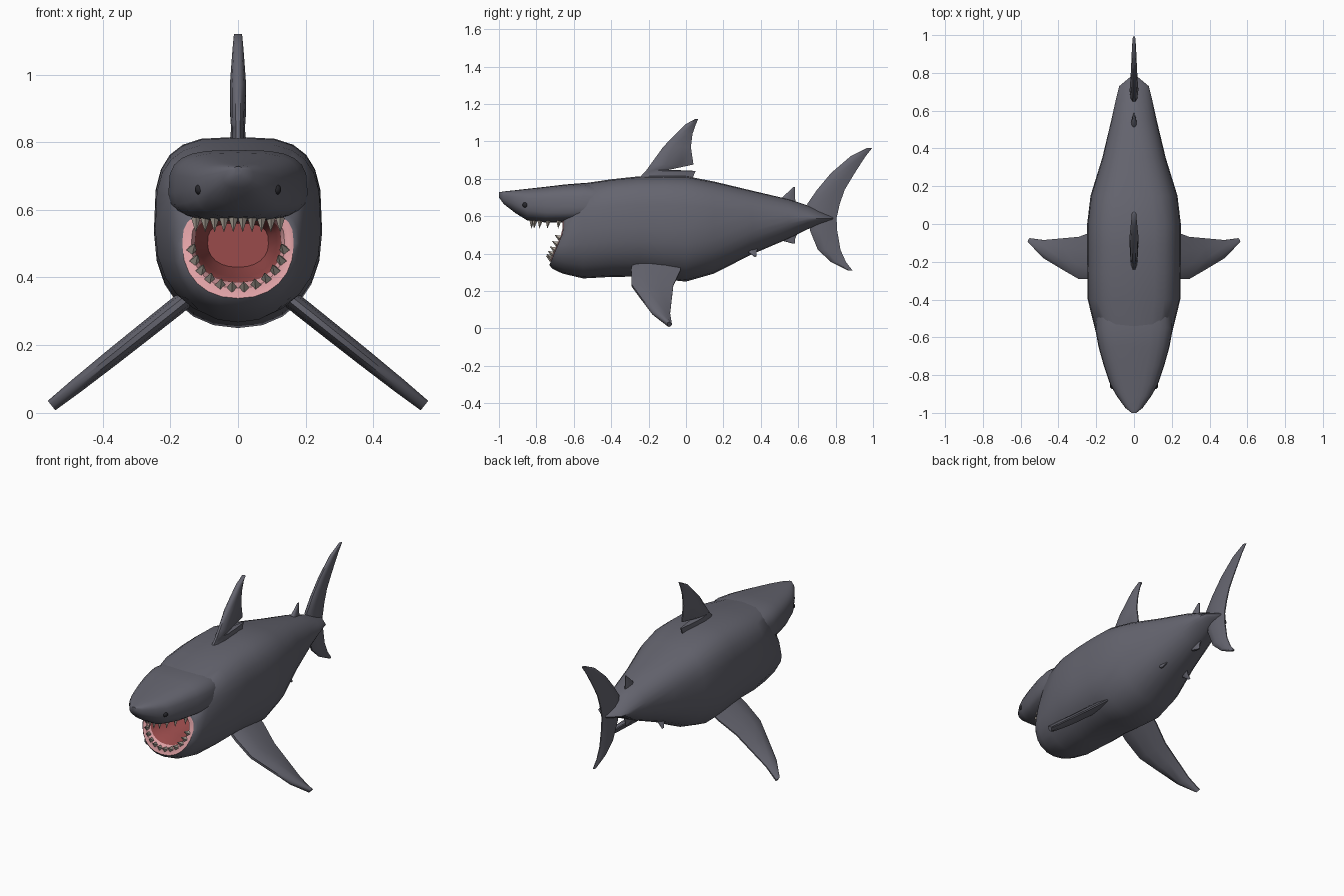
import bpy, bmesh, math
from mathutils import Vector, Matrix

N = 24


def material(name, col):
    m = bpy.data.materials.new(name)
    m.diffuse_color = (*col, 1)
    return m


SKIN = material("skin", (0.13, 0.13, 0.16))
GUM = material("gum", (0.75, 0.36, 0.38))
RED = material("mouth_red", (0.32, 0.07, 0.07))
TOOTH = material("tooth", (0.42, 0.37, 0.32))
DARK = material("eye_dark", (0.02, 0.02, 0.025))


def finish(name, bm, mats):
    bmesh.ops.recalc_face_normals(bm, faces=bm.faces[:])
    me = bpy.data.meshes.new(name)
    bm.to_mesh(me)
    bm.free()
    for m in mats:
        me.materials.append(m)
    ob = bpy.data.objects.new(name, me)
    bpy.context.collection.objects.link(ob)
    return ob


def loft(name, rings, mats=(SKIN,), bands=()):
    """Skin closed rings of points; bands gives the material slot per strip."""
    bm = bmesh.new()
    vs = [[bm.verts.new(p) for p in r] for r in rings]
    n = len(vs[0])
    for k in range(len(vs) - 1):
        for i in range(n):
            j = (i + 1) % n
            f = bm.faces.new((vs[k][i], vs[k][j], vs[k + 1][j], vs[k + 1][i]))
            f.material_index = bands[k] if k < len(bands) else 0
    first = bm.faces.new(vs[0])
    first.material_index = bands[0] if bands else 0
    bm.faces.new(vs[-1])
    return finish(name, bm, mats)


def power(v, e):
    return math.copysign(abs(v) ** e, v)


def section(y, w, zb, zm, zt, nt=3.3, nb=2.2, lean=0.0):
    """Rounded cross-section; lean pushes its lower part forward (the jaw)."""
    pts = []
    for i in range(N):
        a = 2 * math.pi * i / N
        c, s = math.cos(a), math.sin(a)
        e = 2 / (nt if s > 0 else nb)
        z = zm + (zt - zm if s > 0 else zm - zb) * power(s, e)
        pts.append((w * power(c, e), y - lean * max(0, (0.52 - z) / 0.18), z))
    return pts


# Trunk with open jaw: cavity, gums, lip, then back to the tail stem
loft("body", [
    section(-0.45, 0.09, 0.43, 0.5, 0.56, 3),
    section(-0.56, 0.115, 0.40, 0.5, 0.575, 3, lean=0.03),
    section(-0.64, 0.128, 0.385, 0.5, 0.585, 3, lean=0.07),
    section(-0.66, 0.138, 0.368, 0.5, 0.59, 3, lean=0.075),
    section(-0.655, 0.15, 0.352, 0.5, 0.595, 3, lean=0.075),
    section(-0.655, 0.165, 0.338, 0.5, 0.60, 3, lean=0.075),
    section(-0.64, 0.18, 0.318, 0.5, 0.615, 3, lean=0.065),
    section(-0.61, 0.193, 0.293, 0.51, 0.65, 3, lean=0.04),
    section(-0.55, 0.208, 0.267, 0.53, 0.775),
    section(-0.40, 0.245, 0.275, 0.54, 0.797),
    section(-0.25, 0.247, 0.277, 0.54, 0.813),
    section(-0.12, 0.249, 0.262, 0.535, 0.816),
    section(0.00, 0.248, 0.25, 0.53, 0.814),
    section(0.15, 0.23, 0.293, 0.55, 0.785, 3),
    section(0.35, 0.168, 0.395, 0.57, 0.737, 2.6),
    section(0.55, 0.12, 0.48, 0.585, 0.69, 2.1, 1.9),
    section(0.65, 0.098, 0.53, 0.588, 0.657, 1.7, 1.7),
    section(0.73, 0.078, 0.562, 0.588, 0.62, 1.4, 1.4),
    section(0.785, 0.012, 0.58, 0.588, 0.597, 1.6, 1.6),
], (SKIN, GUM, RED), (2, 2, 1, 1, 1))

# Snout and upper jaw
loft("snout", [
    section(-1.0, 0.012, 0.70, 0.715, 0.728),
    section(-0.975, 0.045, 0.665, 0.70, 0.732, 3, 2.4),
    section(-0.91, 0.092, 0.615, 0.68, 0.739, 3, 2.4),
    section(-0.85, 0.126, 0.578, 0.66, 0.746, 3, 2.6),
    section(-0.75, 0.16, 0.566, 0.655, 0.757, 3.2, 3),
    section(-0.65, 0.188, 0.566, 0.65, 0.769, 3.3, 3),
    section(-0.55, 0.206, 0.57, 0.65, 0.777, 3.3, 3),
    section(-0.47, 0.20, 0.58, 0.65, 0.77, 3.3, 3),
])


# Fins: rows are (span, leading edge, trailing edge, half thickness)
def fin(name, rows, place):
    prof = [(0, 0.3), (0.1, 0.75), (0.35, 1), (0.7, 0.7), (1, 0.15)]
    rings = []
    for s, a, b, t in rows:
        ring = [place(s, a + (b - a) * f, t * h) for f, h in prof]
        ring += [place(s, a + (b - a) * f, -t * h) for f, h in reversed(prof)]
        rings.append(ring)
    return loft(name, rings)


def upright(s, c, t):
    return Vector((t, c, s))


fin("dorsal_fin", [
    (0.78, -0.26, 0.03, 0.022), (0.815, -0.24, 0.04, 0.022),
    (0.842, -0.215, 0.052, 0.021), (0.848, -0.21, -0.09, 0.021),
    (0.876, -0.19, 0.04, 0.023), (0.97, -0.122, 0.026, 0.024),
    (1.04, -0.055, 0.035, 0.019), (1.09, -0.005, 0.052, 0.015),
    (1.12, 0.05, 0.066, 0.012)], upright)

fin("tail_fin", [
    (0.31, 0.865, 0.89, 0.008), (0.355, 0.775, 0.855, 0.012),
    (0.42, 0.705, 0.826, 0.017), (0.525, 0.662, 0.808, 0.022),
    (0.59, 0.66, 0.805, 0.024), (0.665, 0.648, 0.822, 0.023),
    (0.74, 0.70, 0.848, 0.02), (0.83, 0.775, 0.902, 0.016),
    (0.92, 0.88, 0.96, 0.012), (0.965, 0.97, 0.996, 0.008)], upright)

fin("rear_dorsal_fin", [(0.66, 0.48, 0.59, 0.018), (0.70, 0.515, 0.582, 0.014),
                        (0.755, 0.573, 0.583, 0.006)], upright)
fin("anal_fin", [(0.52, 0.48, 0.60, 0.018), (0.475, 0.49, 0.582, 0.014),
                 (0.455, 0.565, 0.583, 0.006)], upright)

for side, tag in ((1, "right"), (-1, "left")):
    def pectoral(s, c, t):
        return Vector((side * (0.15 + 0.78 * s + 0.62 * t), c, 0.34 - 0.62 * s + 0.78 * t))

    def pelvic(s, c, t):
        return Vector((side * (0.07 + 0.6 * s + 0.8 * t), c, 0.43 - 0.8 * s + 0.6 * t))

    fin("pectoral_fin_" + tag, [
        (-0.06, -0.28, -0.02, 0.026), (0.05, -0.293, -0.03, 0.027),
        (0.18, -0.29, -0.068, 0.026), (0.28, -0.245, -0.075, 0.025),
        (0.42, -0.18, -0.085, 0.022), (0.515, -0.10, -0.075, 0.018)], pectoral)
    fin("pelvic_fin_" + tag, [(-0.02, 0.28, 0.39, 0.014), (0.025, 0.33, 0.378, 0.011),
                              (0.056, 0.364, 0.376, 0.005)], pelvic)

    # Eye
    bm = bmesh.new()
    bmesh.ops.create_uvsphere(bm, u_segments=12, v_segments=8, radius=0.016,
                              matrix=Matrix.Translation((side * 0.112, -0.858, 0.66)))
    finish("eye_" + tag, bm, [DARK])

# Teeth: four-sided cones along both jaws
def teeth(name, spots):
    bm = bmesh.new()
    for p, d, r, h in spots:
        d = Vector(d).normalized()
        mat = Matrix.Translation(Vector(p) + d * h * 0.4) @ d.to_track_quat('Z', 'Y').to_matrix().to_4x4()
        bmesh.ops.create_cone(bm, cap_ends=True, segments=4, radius1=r,
                              radius2=0.0005, depth=h, matrix=mat)
    finish(name, bm, [TOOTH])


upper = []
for i in range(10):
    u = (i - 4.5) / 4.5
    upper.append(((0.125 * u, -0.825 + 0.145 * u * u, 0.572), (0, -0.1, -1), 0.014, 0.042))
teeth("upper_teeth", upper)

lower = []
for i in range(12):
    a = math.radians(180 + (i + 0.5) * 15)
    x, z = 0.138 * math.cos(a), 0.5 + 0.13 * math.sin(a)
    lower.append(((x, -0.66 - 0.075 * max(0, (0.52 - z) / 0.18), z),
                  (-x * 2, -0.8, 0.5), 0.016, 0.036))
teeth("lower_teeth", lower)

# Smooth shading with kept creases, except on the faceted teeth
bpy.ops.object.select_all(action='DESELECT')
for ob in bpy.data.objects:
    if "teeth" not in ob.name:
        ob.select_set(True)
        bpy.context.view_layer.objects.active = ob
bpy.ops.object.shade_smooth_by_angle(angle=math.radians(45))
